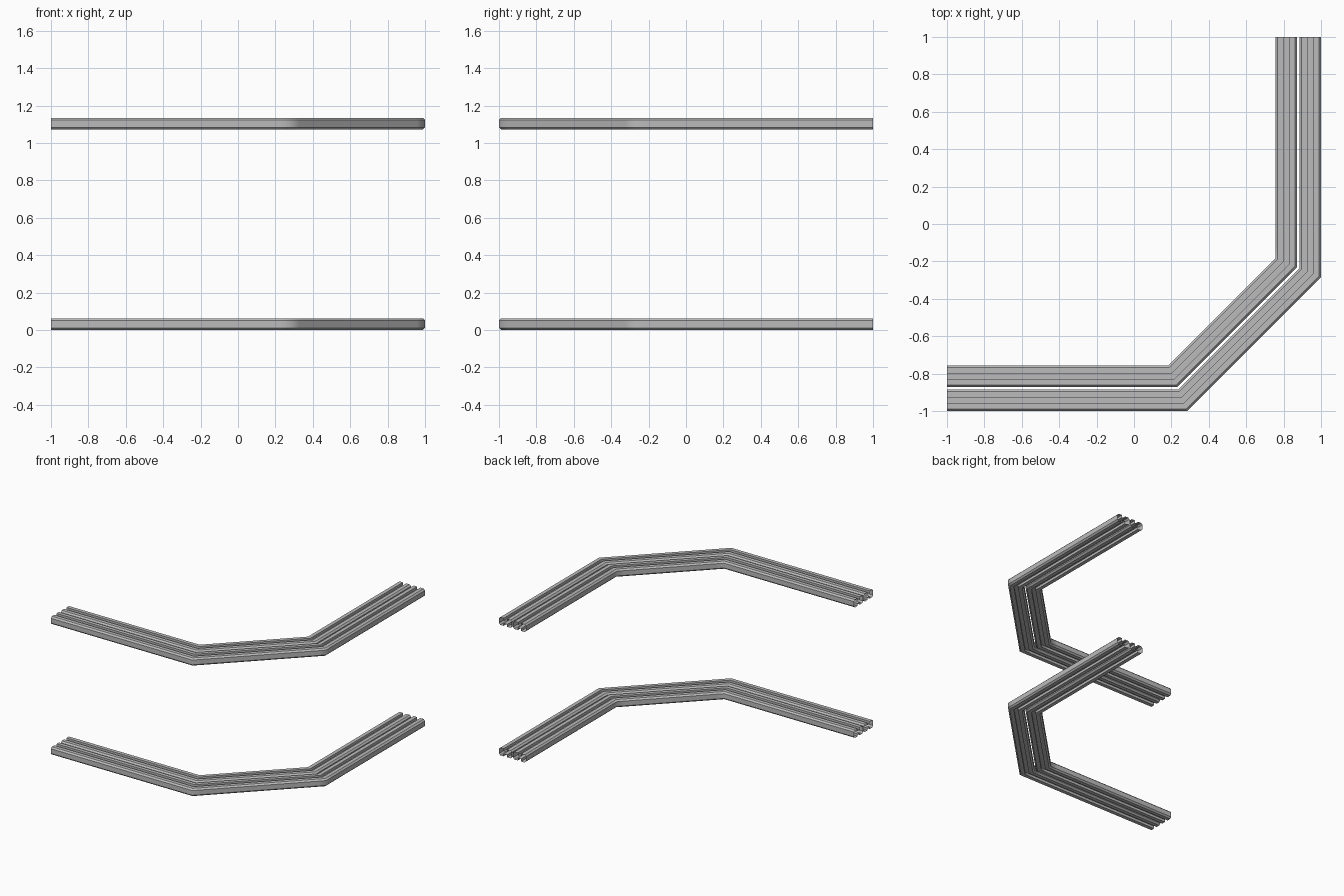
import bpy, bmesh, math

cube = bpy.data.objects.get("Cube")
if cube:
    bpy.data.objects.remove(cube, do_unlink=True)

# Material
steel = bpy.data.materials.new("grey_metal")
steel.use_nodes = True
grey = (0.5, 0.5, 0.5, 1.0)
steel.diffuse_color = grey
steel.node_tree.nodes["Principled BSDF"].inputs["Base Color"].default_value = grey

WIDTH, HEIGHT, CHAMFER = 0.116, 0.063, 0.012
SLOT_A, SLOT_B, DEPTH = 0.043, 0.073, 0.02
BEND = 0.285                      # where the outer edge turns
MITRE = math.tan(math.radians(22.5))
EASE = 0.06                       # short smooth-shaded stretch beside each bend


def rail_profile():
    """Slotted bar section, as (inward offset, height), anticlockwise."""
    lower = [(0, CHAMFER), (CHAMFER, 0), (SLOT_A, 0), (SLOT_A, DEPTH),
             (SLOT_B, DEPTH), (SLOT_B, 0), (WIDTH - CHAMFER, 0), (WIDTH, CHAMFER)]
    return lower + [(o, HEIGHT - z) for o, z in reversed(lower)]


def path_points(o):
    """Points of the twice-bent path at inward offset o."""
    s = EASE * math.sqrt(0.5)
    x, y = BEND - o * MITRE, o - 1
    half = [(-1, y), (x - EASE, y), (x, y), (x + s, y + s)]
    return half + [(-b, -a) for a, b in reversed(half)]


def build_rail(name, inset, base):
    bm = bmesh.new()
    strips = [[bm.verts.new((x, y, base + z)) for x, y in path_points(inset + o)]
              for o, z in rail_profile()]
    for j, strip in enumerate(strips):
        other = strips[(j + 1) % len(strips)]
        for i in range(len(strip) - 1):
            face = bm.faces.new((strip[i], other[i], other[i + 1], strip[i + 1]))
            face.smooth = True
        # Lengthwise edges stay crisp, bends shade smoothly
        for a, b in zip(strip, strip[1:]):
            bm.edges.get((a, b)).smooth = False
    mesh = bpy.data.meshes.new(name)
    bm.to_mesh(mesh)
    bm.free()
    mesh.materials.append(steel)
    bpy.context.collection.objects.link(bpy.data.objects.new(name, mesh))


# Two rails side by side on each of two levels
for level, base in (("lower", 0.0), ("upper", 1.072)):
    for side, inset in (("outer", 0.0), ("inner", 0.128)):
        build_rail(f"{level}_{side}_rail", inset, base)
